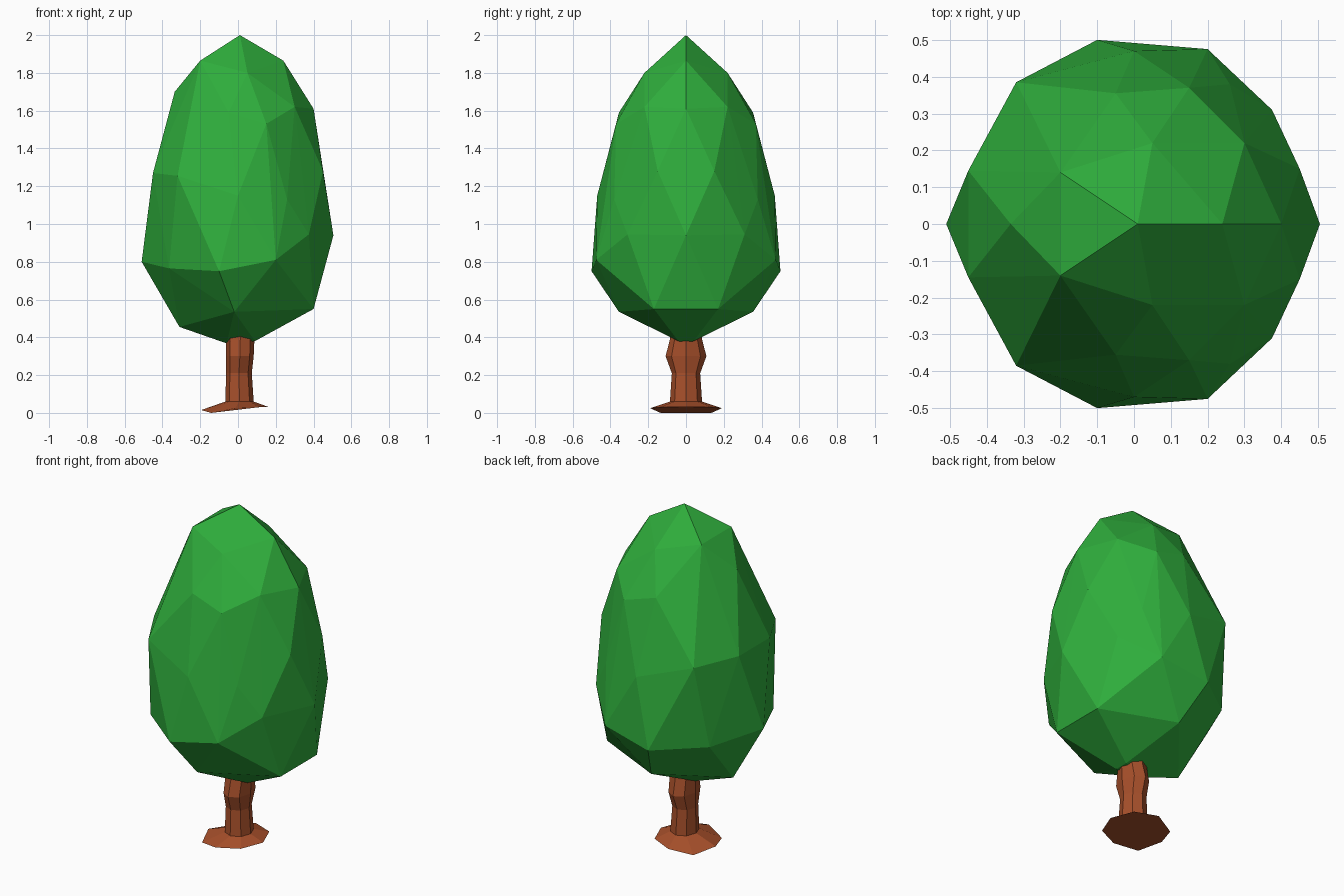
import bpy, bmesh, math

if "Cube" in bpy.data.objects:
    bpy.data.objects.remove(bpy.data.objects["Cube"])


def make_object(name, bm, color):
    bmesh.ops.recalc_face_normals(bm, faces=bm.faces)
    mesh = bpy.data.meshes.new(name)
    bm.to_mesh(mesh)
    bm.free()
    mat = bpy.data.materials.new(name + "_color")
    mat.diffuse_color = (*color, 1)
    mat.use_nodes = True
    mat.node_tree.nodes["Principled BSDF"].inputs["Base Color"].default_value = mat.diffuse_color
    mesh.materials.append(mat)
    obj = bpy.data.objects.new(name, mesh)
    bpy.context.collection.objects.link(obj)
    return obj


# Crown: faceted egg, the hull of half its corners mirrored across y = 0
corners = [
    (.01, 0, 2.0), (.24, 0, 1.865), (.40, 0, 1.61), (.505, 0, .94),
    (-.335, 0, 1.70), (-.51, 0, .80), (-.06, 0, .368), (-.31, 0, .455),
    (-.20, .14, 1.865), (.05, .22, 1.80), (-.225, .23, 1.66), (.30, .22, 1.62),
    (-.05, .355, 1.59), (.15, .37, 1.53), (.45, .15, 1.28), (-.45, .145, 1.27),
    (-.32, .385, 1.255), (0, .47, 1.15), (.26, .38, 1.13), (.375, .31, .945),
    (.20, .475, .81), (-.10, .50, .75), (-.365, .30, .765),
    (.40, .17, .55), (-.02, .355, .535), (.09, .04, .38),
]
bm = bmesh.new()
for x, y, z in corners:
    for side in ((1, -1) if y else (1,)):
        bm.verts.new((x, y * side, z))
hull = bmesh.ops.convex_hull(bm, input=bm.verts[:])
bmesh.ops.delete(bm, geom=list({v for v in hull["geom_interior"] if isinstance(v, bmesh.types.BMVert)}), context='VERTS')
make_object("crown", bm, (.028, .42, .045))

# Trunk: eight-sided rings with a flared foot (z, centre x, radius x, radius y)
rings = [(.02, -.015, .18, .19), (.06, .008, .075, .085),
         (.21, .005, .068, .075), (.30, .01, .073, .108), (.39, .012, .075, .085),
         (.45, .012, .07, .08)]
bm = bmesh.new()
loops = []
for z, cx, rx, ry in rings:
    loops.append([bm.verts.new((cx + rx * math.cos(k * math.pi / 4),
                                ry * math.sin(k * math.pi / 4), z)) for k in range(8)])
# Uneven foot edge, resting on the ground behind the left diagonals
for vert, z in zip(loops[0], (.03, .03, .025, 0, .015, 0, .025, .03)):
    vert.co.z = z
for low, high in zip(loops, loops[1:]):
    for k in range(8):
        n = (k + 1) % 8
        bm.faces.new((low[k], low[n], high[n], high[k]))
bm.faces.new(loops[0])
bm.faces.new(loops[-1])
make_object("trunk", bm, (.39, .08, .024))
